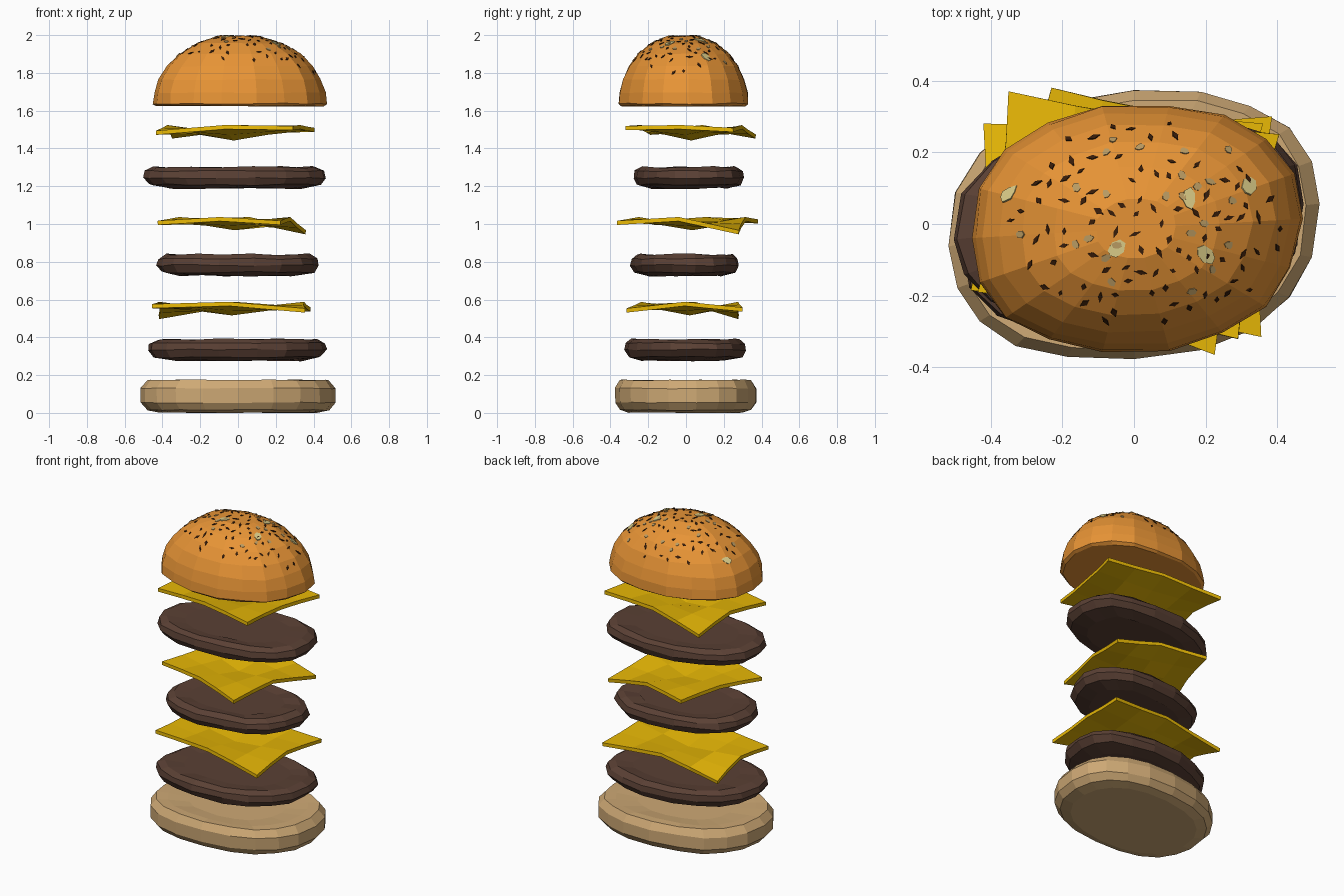
import bpy, bmesh, math, random
from mathutils import Vector
from mathutils.bvhtree import BVHTree

if "Cube" in bpy.data.objects:
    bpy.data.objects.remove(bpy.data.objects["Cube"])

random.seed(7)


def material(name, rgb):
    m = bpy.data.materials.new(name)
    lin = [((c / 255 + 0.055) / 1.055) ** 2.4 if c > 10 else c / 255 / 12.92 for c in rgb]
    m.diffuse_color = (*lin, 1)
    m.use_nodes = True
    m.node_tree.nodes["Principled BSDF"].inputs["Base Color"].default_value = m.diffuse_color
    return m


CRUST = material("toasted crust", (233, 149, 54))
BREAD = material("pale bread", (206, 169, 117))
MEAT = material("grilled meat", (90, 64, 52))
CHEESE = material("yellow cheese", (232, 184, 6))
DARK = material("dark seed", (55, 28, 9))
PALE = material("pale seed", (218, 204, 136))
TAN = material("tan seed", (184, 154, 98))


def finish(name, bm, mats):
    bmesh.ops.recalc_face_normals(bm, faces=bm.faces)
    me = bpy.data.meshes.new(name)
    bm.to_mesh(me)
    bm.free()
    for m in mats:
        me.materials.append(m)
    ob = bpy.data.objects.new(name, me)
    bpy.context.collection.objects.link(ob)
    return ob


def loft(rings, xr, yr, n, jitter=0.0, skew=0.12, power=2.3):
    """Stack of slightly skewed, irregular ovals given as (scale, z), with capped ends."""
    bm = bmesh.new()
    cx, cy = sum(xr) / 2, sum(yr) / 2
    a, b = (xr[1] - xr[0]) / 2, (yr[1] - yr[0]) / 2

    def soft(v):
        return math.copysign(abs(v) ** (2 / power), v)

    wobble = [1 + random.uniform(-jitter, jitter) for _ in range(n)]
    loops = []
    for s, z in rings:
        ring = []
        for i in range(n):
            t = 2 * math.pi * i / n
            r = s * wobble[i] * (1 + random.uniform(-jitter, jitter) * 0.5)
            ring.append(bm.verts.new((cx + a * r * soft(math.cos(t)),
                                      cy + b * r * soft(math.sin(t + skew)),
                                      z + random.uniform(-jitter, jitter) * 0.25)))
        loops.append(ring)
    for lo, hi in zip(loops, loops[1:]):
        for i in range(n):
            j = (i + 1) % n
            bm.faces.new((lo[i], lo[j], hi[j], hi[i]))
    bm.faces.new(loops[0][::-1])
    bm.faces.new(loops[-1])
    return bm


# Bottom bun, with a shallow dish in its upper face
bun = loft([(0.80, 0.002), (0.93, 0.015), (1.0, 0.055), (1.0, 0.13), (0.93, 0.174),
            (0.80, 0.172), (0.55, 0.16)], (-0.52, 0.52), (-0.38, 0.375), 20, 0.01)
finish("bottom_bun", bun, [BREAD])

# Three patties
PATTIES = [("lower_patty", 0.278, (-0.485, 0.485), (-0.33, 0.32)),
           ("middle_patty", 0.727, (-0.44, 0.43), (-0.295, 0.285)),
           ("upper_patty", 1.19, (-0.51, 0.485), (-0.285, 0.31))]
for name, z, xr, yr in PATTIES:
    patty = loft([(0.70, z), (0.92, z + 0.018), (0.985, z + 0.055), (0.965, z + 0.09),
                  (0.87, z + 0.112), (0.65, z + 0.105)], xr, yr, 18, 0.02, 0.15)
    finish(name, patty, [MEAT])


def cheese(name, z, corners, sag, pinch=0.05):
    """Slice with drooping corners (x, y, drop), hollow edges and a sagging middle."""
    bm = bmesh.new()
    n = 4
    (fl, fr, br, bl) = corners
    grid = {}
    for i in range(n + 1):
        for j in range(n + 1):
            s, t = 2 * i / n - 1, 2 * j / n - 1
            # corners reach out, edge middles are pulled in
            ps, pt = s * (1 - pinch * (1 - t * t)), t * (1 - pinch * (1 - s * s))
            p = Vector((0, 0, z))
            for (x, y, d), sx, sy in ((fl, -1, -1), (fr, 1, -1), (br, 1, 1), (bl, -1, 1)):
                w = (1 + sx * ps) * (1 + sy * pt) / 4
                p.x += x * w
                p.y += y * w
                p.z -= d * max(0, sx * s) * max(0, sy * t)
            p.z -= sag * (1 - abs(s)) * (1 - abs(t))
            grid[i, j] = bm.verts.new(p)
    for i in range(n):
        for j in range(n):
            bm.faces.new((grid[i, j], grid[i + 1, j], grid[i + 1, j + 1], grid[i, j + 1]))
    ob = finish(name, bm, [CHEESE])
    mod = ob.modifiers.new("thickness", "SOLIDIFY")
    mod.thickness = 0.022
    mod.offset = -1 if ob.data.polygons[0].normal.z > 0 else 1


# Three cheese slices: front left, front right, back right, back left corners
cheese("lower_cheese", 0.588, [(-0.455, -0.185, 0.012), (0.355, -0.315, 0.035),
                               (0.385, 0.30, 0.03), (-0.42, 0.28, 0.07)], 0.05)
cheese("middle_cheese", 1.037, [(-0.425, -0.165, 0.02), (0.225, -0.365, 0.02),
                                (0.36, 0.28, 0.07), (-0.23, 0.38, 0.012)], 0.048)
cheese("upper_cheese", 1.524, [(-0.435, -0.19, 0.03), (0.29, -0.32, 0.005),
                               (0.405, 0.25, 0.015), (-0.35, 0.37, 0.05)], 0.06)

# Top bun dome
dome = loft([(0.96, 1.625), (1.0, 1.637), (0.985, 1.695), (0.935, 1.765), (0.84, 1.835),
             (0.70, 1.9), (0.50, 1.957), (0.24, 1.995)], (-0.455, 0.465), (-0.36, 0.335),
            18, 0.014, 0.06, 2.2)
bmesh.ops.recalc_face_normals(dome, faces=dome.faces)
tree = BVHTree.FromBMesh(dome)
finish("top_bun", dome, [CRUST])

# Seeds: thin irregular plates lying on the dome
seeds = bmesh.new()


def seed(x, y, length, width, sides, mat):
    loc, nor, _, _ = tree.ray_cast(Vector((x, y, 3)), Vector((0, 0, -1)))
    if loc is None:
        return
    turn = random.uniform(0, 2 * math.pi)
    u = nor.cross(Vector((math.cos(turn), math.sin(turn), 0))).normalized()
    v = nor.cross(u)
    radii = [random.uniform(0.75, 1.15) for _ in range(sides)]
    rings = []
    for h in (-0.003, 0.003):
        rings.append([seeds.verts.new(
            loc + nor * h + (u * math.cos(2 * math.pi * k / sides) * length
                             + v * math.sin(2 * math.pi * k / sides) * width) * radii[k])
            for k in range(sides)])
    faces = [seeds.faces.new(rings[1]), seeds.faces.new(rings[0][::-1])]
    for k in range(sides):
        m = (k + 1) % sides
        faces.append(seeds.faces.new((rings[0][k], rings[0][m], rings[1][m], rings[1][k])))
    for f in faces:
        f.material_index = mat


for x, y in ((-0.35, 0.085), (0.155, 0.07), (-0.05, -0.07), (0.2, -0.085), (0.32, 0.105)):
    seed(x, y, 0.032, 0.021, 7, 1)

# Evenly scattered small seeds, every fifth one tan
placed = []
while len(placed) < 120:
    r, t = math.sqrt(random.random()), random.uniform(0, 2 * math.pi)
    p = Vector((0.03 + 0.385 * r * math.cos(t), 0.285 * r * math.sin(t)))
    if all((p - q).length > 0.034 for q in placed):
        placed.append(p)
        if len(placed) % 5:
            seed(p.x, p.y, random.uniform(0.010, 0.02), random.uniform(0.006, 0.009), 4, 0)
        else:
            seed(p.x, p.y, 0.015, 0.011, 6, 2)
finish("seeds", seeds, [DARK, PALE, TAN])
